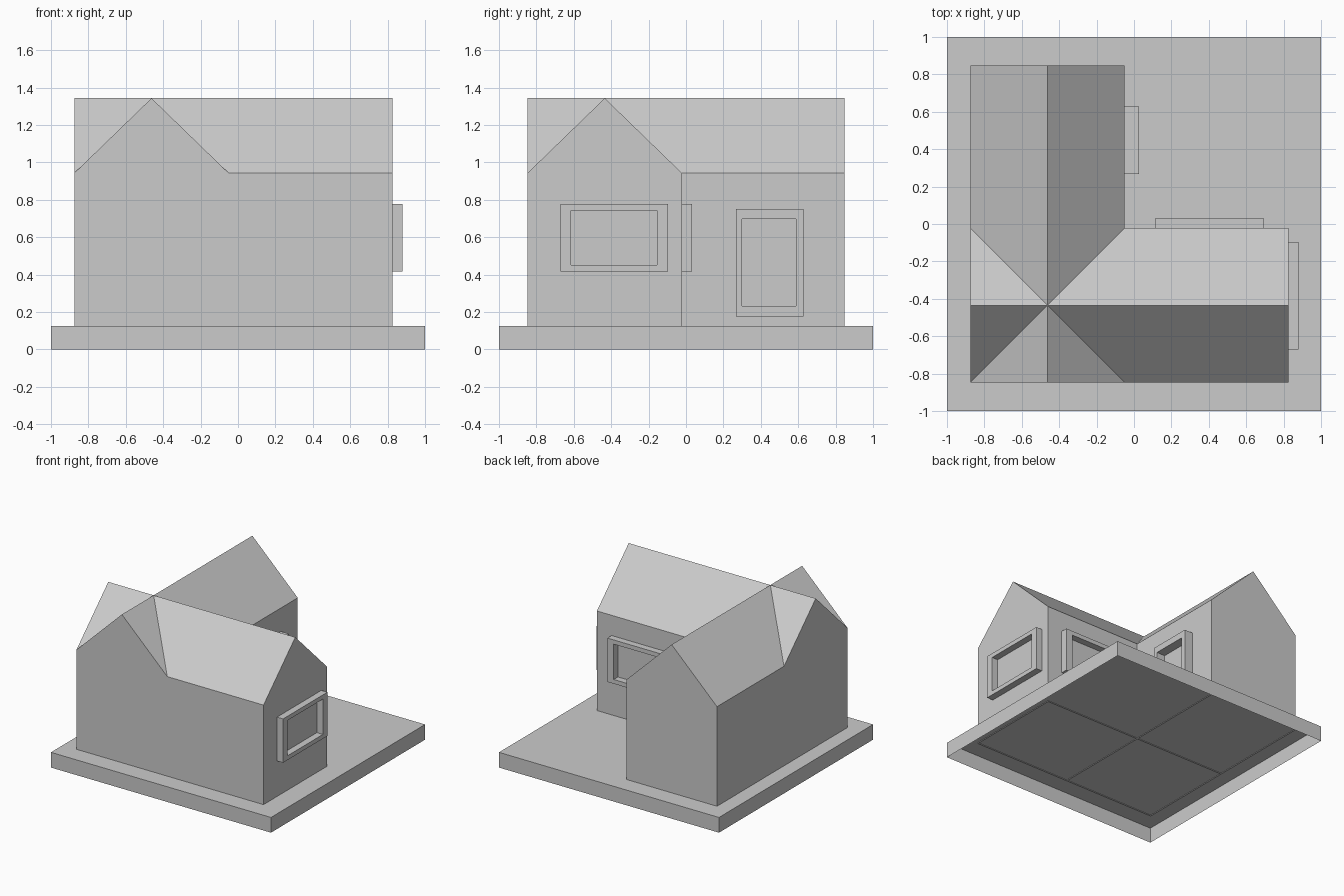
import bpy, bmesh

if "Cube" in bpy.data.objects:
    bpy.data.objects.remove(bpy.data.objects["Cube"])


def make(name, loops, bridges, caps=()):
    """Join equal-length point loops into quads, plus optional cap polygons."""
    bm = bmesh.new()
    rings = [[bm.verts.new(p) for p in loop] for loop in loops]
    for a, b, skip in bridges:
        n = len(rings[a])
        for i in range(n):
            if i == skip:
                continue
            j = (i + 1) % n
            bm.faces.new((rings[a][i], rings[a][j], rings[b][j], rings[b][i]))
    for c in caps:
        bm.faces.new(rings[c])
    bmesh.ops.recalc_face_normals(bm, faces=bm.faces)
    mesh = bpy.data.meshes.new(name)
    bm.to_mesh(mesh)
    bm.free()
    ob = bpy.data.objects.new(name, mesh)
    bpy.context.collection.objects.link(ob)
    return ob


def rect(u0, u1, v0, v1):
    return [(u0, v0), (u1, v0), (u1, v1), (u0, v1)]


def place(axis, d, points):
    """Put 2D (across, z) points on the plane axis = d."""
    return [(d, u, z) if axis == 'x' else (u, d, z) for u, z in points]


# ground slab, hollow underneath
square = rect(-1, 1, -1, 1)
make("base_slab", [[(x, y, z) for x, y in square] for z in (0, 0.125)],
     [(0, 1, None)], caps=[1])


# gabled wing, open at the bottom (profile edge 4 is the floor edge)
def wing(name, axis, start, end, u0, u1):
    profile = [(u0, 0.117), (u0, 0.943), ((u0 + u1) / 2, 1.343), (u1, 0.943), (u1, 0.117)]
    make(name, [place(axis, d, profile) for d in (start, end)], [(0, 1, 4)], caps=[0, 1])


wing("side_wing", 'x', -0.875, 0.825, -0.847, -0.022)
wing("rear_wing", 'y', -0.847, 0.847, -0.875, -0.05)


# window frame: hollow rectangular ring standing off the wall
def frame(name, axis, wall, depth, outer, inner):
    o, i = rect(*outer), rect(*inner)
    back, front = wall - 0.004, wall + depth
    make(name, [place(axis, back, o), place(axis, front, o),
                place(axis, front, i), place(axis, back, i)],
         [(0, 1, None), (1, 2, None), (2, 3, None), (3, 0, None)])


def wide_window(name, axis, wall, c):
    frame(name, axis, wall, 0.055, (c - 0.288, c + 0.288, 0.417, 0.777),
          (c - 0.23, c + 0.23, 0.452, 0.742))


wide_window("gable_window_frame", 'x', 0.825, -0.384)
wide_window("courtyard_window_frame", 'y', -0.022, 0.404)
frame("door_frame", 'x', -0.05, 0.076, (0.267, 0.627, 0.176, 0.751), (0.3, 0.588, 0.233, 0.698))
